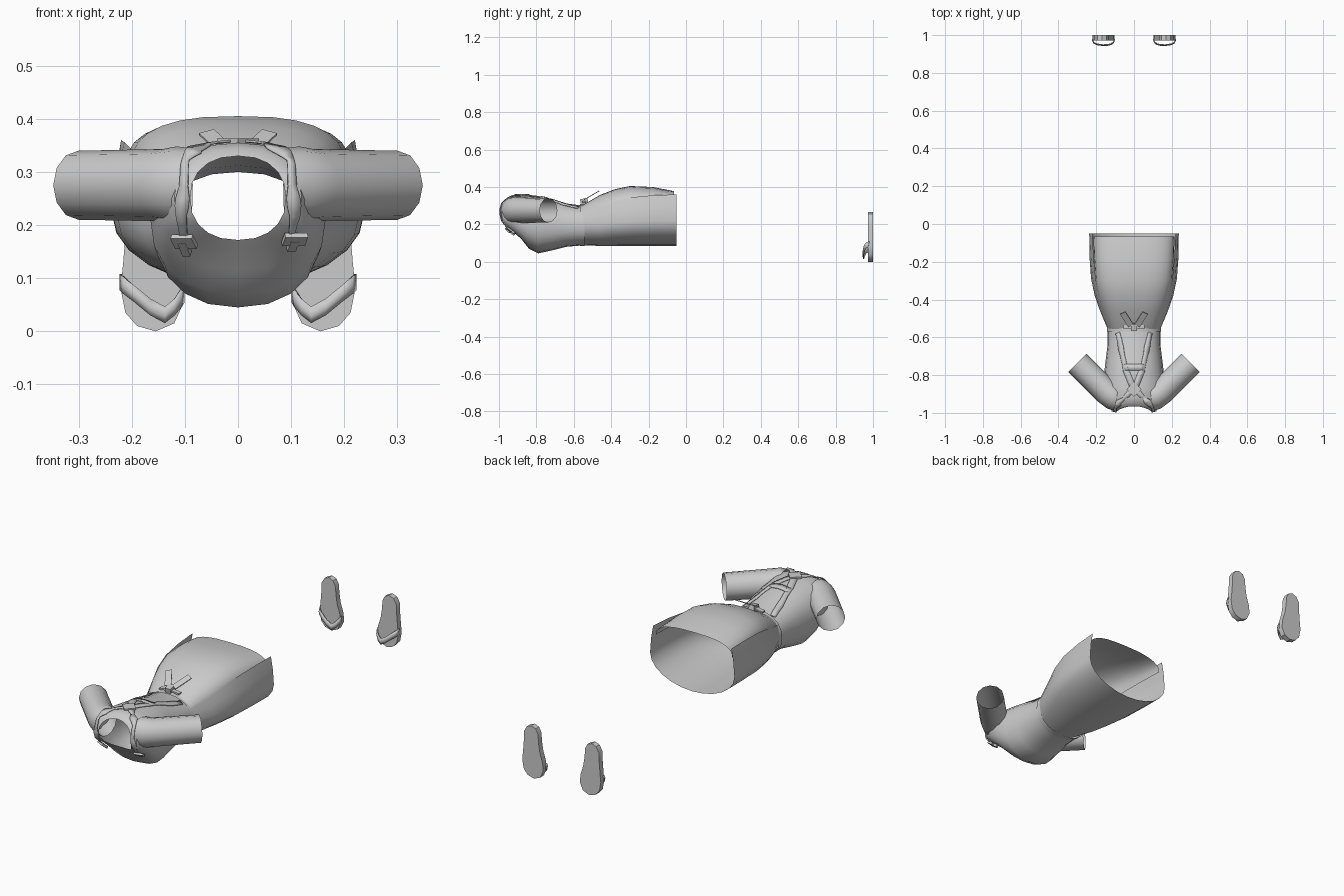
import bpy
from math import sin, cos, pi, radians, copysign
from mathutils import Vector as V
from mathutils.bvhtree import BVHTree

if "Cube" in bpy.data.objects:
    bpy.data.objects.remove(bpy.data.objects["Cube"])


def add_mesh(name, verts, faces, angle=40, thick=0):
    me = bpy.data.meshes.new(name)
    me.from_pydata([tuple(v) for v in verts], [], faces)
    me.update()
    ob = bpy.data.objects.new(name, me)
    bpy.context.collection.objects.link(ob)
    bpy.ops.object.select_all(action='DESELECT')
    ob.select_set(True)
    bpy.context.view_layer.objects.active = ob
    bpy.ops.object.shade_smooth_by_angle(angle=radians(angle))
    if thick:
        m = ob.modifiers.new("thickness", 'SOLIDIFY')
        m.thickness, m.offset = thick, 0
    return ob


def loft(name, rings, closed=True, angle=40, thick=0):
    n = len(rings[0])
    verts = [v for r in rings for v in r]
    faces = [(i*n+j, i*n+(j+1) % n, (i+1)*n+(j+1) % n, (i+1)*n+j)
             for i in range(len(rings)-1) for j in range(n if closed else n-1)]
    add_mesh(name, verts, faces, angle, thick)
    return verts, faces


def spow(c, e):
    return copysign(abs(c)**e, c)


# Oval cross-section: separate y for chest, sides and back
def oval(yb, ys, yt, a, zb, zt, n=20, e=0.88):
    pts = []
    for i in range(n):
        t = 2*pi*i/n
        c, s = cos(t), sin(t)
        y = ys*c*c + (yt if s > 0 else yb)*s*s
        pts.append(V((a*spow(c, e), y, (zb+zt)/2 + (zt-zb)/2*spow(s, e))))
    return pts


# Bodice, waist to neck
body = [(-.55, -.55, -.55, .14, .088, .30), (-.64, -.64, -.64, .14, .08, .312),
        (-.72, -.72, -.72, .15, .06, .335), (-.79, -.79, -.79, .158, .045, .347),
        (-.84, -.85, -.87, .165, .07, .353), (-.875, -.92, -.92, .155, .115, .355),
        (-.91, -.985, -.95, .12, .155, .345), (-.925, -.99, -.965, .09, .172, .33)]
shells = [loft("bodice", [oval(*s) for s in body])]

# Sleeves curving into the shoulders
for side, label in ((-1, "left"), (1, "right")):
    rings = []
    for x, y, deg, r, rz in ((.30, -.735, 45, .0675, .065), (.142, -.893, 45, .068, .068),
                             (.115, -.912, 24, .07, .073), (.09, -.922, 4, .07, .07)):
        d = V((sin(radians(deg)), -cos(radians(deg)), 0))
        c = V((x, y, .275))
        ring = [c + d*r*cos(2*pi*i/12) + V((0, 0, rz*sin(2*pi*i/12))) for i in range(12)]
        rings.append([V((side*p.x, p.y, p.z)) for p in ring])
    shells.append(loft(label + "_sleeve", rings))

# Overskirt: C-shaped shell open along the top (y, half width, edge x, edge z, middle z, bottom z)
over = [(-.555, .14, .125, .265, .20, .088), (-.46, .18, .16, .29, .20, .085),
        (-.38, .208, .185, .323, .21, .085), (-.29, .227, .203, .345, .215, .085),
        (-.17, .236, .214, .356, .22, .085), (-.05, .237, .22, .36, .22, .085)]
rings = []
for y, a, ex, ez, zc, zb in over:
    half = [V((ex, y, ez)), V((ex*.35+a*.65, y, ez*.55+zc*.45))]
    half += [V((a*cos(t), y, zc-(zc-zb)*sin(t))) for t in [pi/2*i/6 for i in range(7)]]
    rings.append(half + [V((-p.x, p.y, p.z)) for p in half[-2::-1]])
loft("overskirt", rings, False)

# Skirt panel bulging through the opening (y, edge x, edge z, crown z)
panel = [(-.555, .128, .23, .302), (-.46, .165, .255, .357), (-.38, .188, .285, .388),
         (-.30, .203, .305, .405), (-.18, .211, .31, .400), (-.065, .215, .31, .378)]
loft("skirt_panel", [[V((ex*spow(cos(t), .75), y, ez+(top-ez)*sin(t)**.8 if t < pi else ez))
                      for t in [pi*i/14 for i in range(15)]]
                     for y, ex, ez, top in panel], False)

# Waistband
loft("waistband", [oval(y, y, y, .144, .084, .308) for y in (-.568, -.542)])

# Surface used to lay straps onto the bodice
verts, faces = [], []
for vs, fs in shells:
    k = len(verts)
    verts += vs
    faces += [tuple(i+k for i in f) for f in fs]
tree = BVHTree.FromPolygons(verts, faces)


def snap(p, off=.005):
    q = tree.find_nearest(p)[0]
    n = (p-q).normalized()
    return q + n*off, n


def strap(name, path, width, steps=5):
    path = [V(p) for p in path]
    pts = [a.lerp(b, i/steps) for a, b in zip(path, path[1:]) for i in range(steps)] + [path[-1]]
    hits = [snap(p) for p in pts]
    rows = []
    for i, (q, n) in enumerate(hits):
        tan = hits[min(i+1, len(hits)-1)][0] - hits[max(i-1, 0)][0]
        s = tan.cross(n).normalized()*width/2
        rows.append([snap(q+n*.02+s)[0], snap(q+n*.02-s)[0]])
    loft(name, rows, False, 40, .004)


def plate(name, c, size, normal, hint):
    z = V(normal).normalized()
    x = V(hint).cross(z).normalized()
    y = z.cross(x)
    vs = [V(c) + x*i*size[0]/2 + y*j*size[1]/2 + z*k*size[2]/2
          for k in (-1, 1) for j in (-1, 1) for i in (-1, 1)]
    fs = [(0, 2, 3, 1), (4, 5, 7, 6), (0, 1, 5, 4), (2, 6, 7, 3), (0, 4, 6, 2), (1, 3, 7, 5)]
    add_mesh(name, vs, fs, 30)


# Straps, buckles, bow and slippers, mirrored
outline = [(.155, 0), (.19, .01), (.212, .035), (.221, .08), (.216, .13), (.212, .18),
           (.21, .23), (.194, .256), (.17, .265), (.146, .256), (.132, .23), (.13, .19),
           (.122, .14), (.106, .09), (.104, .05), (.12, .015)]
for s, label in ((-1, "left"), (1, "right")):
    strap(label + "_back_strap", [(s*.01, -.86, .38), (s*.055, -.75, .38), (s*.11, -.57, .34)], .032)
    strap(label + "_shoulder_strap", [(s*.02, -.88, .40), (s*.07, -.94, .40), (s*.105, -1.02, .34),
                                      (s*.112, -1.04, .25), (s*.112, -.97, .13)], .027)
    for part, z, size in (("buckle", .137, (.044, .03, .01)), ("clasp", .108, (.016, .035, .012))):
        q, n = snap(V((s*.113, -.97, z)), .009)
        plate(label + "_" + part, q, size, n, (0, 0, 1))
    # Bow tail standing off the skirt
    plate(label + "_bow_tail", (s*.038, -.505, .355), (.032, .09, .004), (0, -.5, .85), (s*.5, .8, .45))
    plate(label + "_bow_loop", (s*.03, -.545, .318), (.05, .022, .008), (s*.15, 0, 1), (0, 1, 0))

    # Sole
    n = len(outline)
    vs = [V((s*x, y, z)) for y in (.972, 1.0) for x, z in outline]
    fs = [tuple(range(n)), tuple(range(2*n-1, n-1, -1))]
    fs += [(i, (i+1) % n, n+(i+1) % n, n+i) for i in range(n)]
    add_mesh(label + "_sole", vs, fs, 35)
    # Arched chevron toe band
    band = [(.221, .976, .092), (.214, .958, .085), (.195, .949, .07), (.165, .945, .045),
            (.138, .946, .03), (.12, .951, .045), (.108, .96, .06), (.103, .976, .068)]
    loft(label + "_toe_band", [[V((s*x, y + .004, z-.014)), V((s*x, y, z)), V((s*x, y+.004, z+.016))]
                               for x, y, z in band], False, 40, .005)

strap("cross_strap", [(-.055, -.752, .38), (0, -.752, .38), (.055, -.752, .38)], .034, 4)
plate("back_plate", (0, -.875, .358), (.056, .056, .01), (0, 0, 1), (1, 1, 0))
plate("bow_knot", (0, -.545, .326), (.03, .04, .024), (0, -.2, 1), (0, 1, 0))
